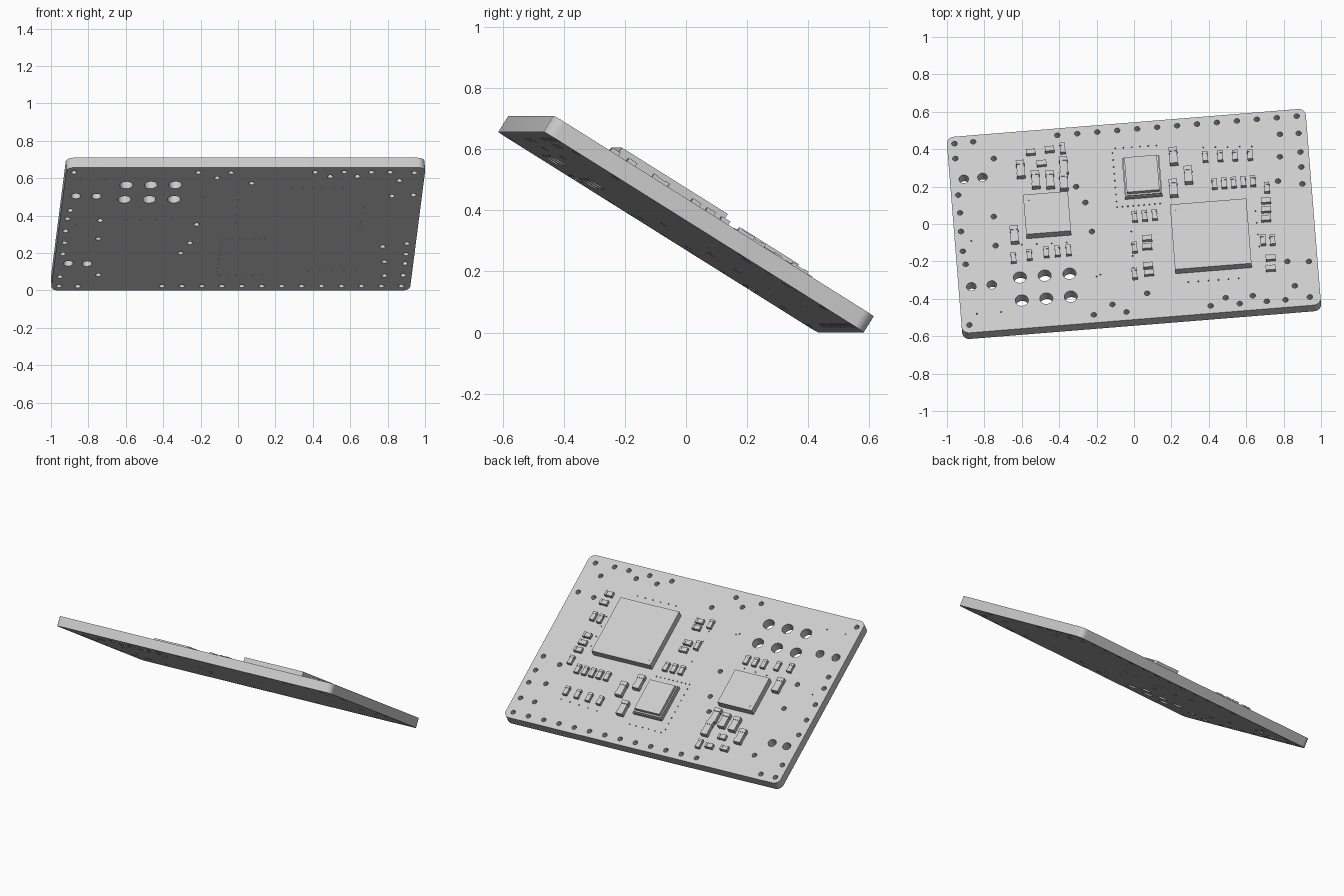
import bpy, bmesh
from math import radians, sin, cos, pi
from mathutils import Matrix, Vector

if "Cube" in bpy.data.objects:
    bpy.data.objects.remove(bpy.data.objects["Cube"])

LENGTH, WIDTH, THICK, CORNER = 1.925, 1.24, 0.062, 0.04
TURN, TILT = radians(4.6), radians(32)
TOP = THICK / 2
FRAME = (Matrix.Translation((0, 0, 0.355)) @ Matrix.Rotation(TURN, 4, 'Z')
         @ Matrix.Rotation(-TILT, 4, 'X'))

grey = bpy.data.materials.new("light grey")
grey.use_nodes = True
colour = (0.6, 0.6, 0.6, 1)
grey.diffuse_color = colour
grey.node_tree.nodes["Principled BSDF"].inputs["Base Color"].default_value = colour


def on_board(x, y, height=0):
    """Plan position of a point at some height above the board, in board space."""
    across = x * cos(TURN) + y * sin(TURN)
    along = y * cos(TURN) - x * sin(TURN)
    return across, (along - (TOP + height) * sin(TILT)) / cos(TILT)


def row(start, end, count):
    a, b = Vector(start), Vector(end)
    return [tuple(a.lerp(b, i / (count - 1))) for i in range(count)]


def circle(x, y, radius, sides, start=0.0, sweep=2 * pi):
    return [(x + radius * cos(start + sweep * i / sides),
             y + radius * sin(start + sweep * i / sides)) for i in range(sides)]


def add_object(name, mesh):
    obj = bpy.data.objects.new(name, mesh)
    bpy.context.collection.objects.link(obj)
    obj.matrix_world = FRAME
    mesh.materials.clear()
    mesh.materials.append(grey)
    return obj


def add_box(bm, x, y, base, sx, sy, sz):
    place = Matrix.Translation((x, y, TOP + base + sz / 2))
    bmesh.ops.create_cube(bm, size=1, matrix=place @ Matrix.Diagonal((sx, sy, sz, 1)))


def finish(name, bm):
    mesh = bpy.data.meshes.new(name)
    bm.to_mesh(mesh)
    bm.free()
    return add_object(name, mesh)


# Hole positions: large, medium, small and tiny
large = row((-.61, -.285), (-.345, -.265), 3) + row((-.6, -.408), (-.338, -.388), 3)
medium = [(-.91, .24), (-.81, .25), (-.87, -.335), (-.76, -.325)]
small = row((-.41, .475), (.87, .577), 13) + [
    # left edge
    (-.96, .43), (-.86, .44), (-.955, .35), (-.75, .35), (-.94, .155),
    (-.93, .06), (-.925, -.04), (-.915, -.145), (-.9, -.215), (-.88, -.54),
    (-.75, .04), (-.74, -.115),
    # middle
    (-.31, .2), (-.26, .115), (-.225, -.04), (.07, -.37), (-.215, -.485),
    (-.115, -.43), (-.04, -.47),
    # right edge
    (.88, .485), (.89, .385), (.895, .305), (.9, .215), (.78, .48),
    (.78, .36), (.77, .23), (.82, -.2), (.935, -.2), (.86, -.33),
    # front right
    (.41, -.437), (.49, -.394), (.565, -.425), (.635, -.383), (.71, -.413),
    (.81, -.405), (.94, -.39)]
tiny = (row((-.115, .38), (-.093, .12), 8) + row((-.09, .09), (.14, .11), 9)
        + row((-.1, .405), (.12, .42), 6) + row((.29, -.31), (.56, -.29), 6)
        + row((.37, .41), (.63, .415), 5) + row((.65, .07), (.67, -.12), 4)
        + row((-.015, -.04), (.0, -.3), 5) + row((-.6, -.11), (-.36, -.1), 4)
        + [(-.2, -.28), (-.18, -.27), (-.84, -.48), (-.71, -.47), (-.87, -.09)])

# Board: rounded outline with holes, filled and extruded
curve = bpy.data.curves.new("board_outline", 'CURVE')
curve.dimensions = '2D'
curve.fill_mode = 'BOTH'
curve.extrude = TOP


def add_loop(points):
    spline = curve.splines.new('POLY')
    spline.points.add(len(points) - 1)
    for point, (x, y) in zip(spline.points, points):
        point.co = (x, y, 0, 1)
    spline.use_cyclic_u = True


outline = []
for i, (sx, sy) in enumerate([(1, 1), (-1, 1), (-1, -1), (1, -1)]):
    cx, cy = sx * (LENGTH / 2 - CORNER), sy * (WIDTH / 2 - CORNER)
    outline += circle(cx, cy, CORNER, 8, i * pi / 2, pi / 2)
    outline += circle(cx, cy, CORNER, 1, (i + 1) * pi / 2)
add_loop(outline)
for places, radius, sides in ((large, .035, 32), (medium, .026, 24),
                              (small, .015, 16), (tiny, .004, 6)):
    for place in places:
        add_loop(circle(*on_board(*place), radius, sides))

helper = bpy.data.objects.new("board_outline", curve)
bpy.context.collection.objects.link(helper)
graph = bpy.context.evaluated_depsgraph_get()
mesh = bpy.data.meshes.new_from_object(helper.evaluated_get(graph))
bpy.data.objects.remove(helper)
bm = bmesh.new()
bm.from_mesh(mesh)
bmesh.ops.remove_doubles(bm, verts=bm.verts, dist=1e-5)
bmesh.ops.recalc_face_normals(bm, faces=bm.faces)
bm.to_mesh(mesh)
bm.free()
mesh.name = "board"
board = add_object("board", mesh)
bpy.context.view_layer.objects.active = board
board.select_set(True)
bpy.ops.object.shade_smooth_by_angle(angle=radians(35))
board.select_set(False)


# Chips: stacked slabs with a thin round pin marker
def chip(name, x, y, layers, marker):
    total = sum(layer[2] for layer in layers)
    cx, cy = on_board(x, y, total)
    bm = bmesh.new()
    base = 0
    for sx, sy, sz in layers:
        add_box(bm, cx, cy, base, sx, sy, sz)
        base += sz
    if marker:
        spot = (cx - sx / 2 + .03, cy + sy / 2 - .03, TOP + total)
        bmesh.ops.create_cone(bm, cap_ends=True, segments=12, radius1=.009,
                              radius2=.009, depth=.003, matrix=Matrix.Translation(spot))
    finish(name, bm)


chip("main_chip", .41, -.053, [(.41, .41, .044)], True)
chip("side_chip", -.465, .06, [(.24, .25, .044)], True)
chip("stacked_chip", .042, .27, [(.2, .25, .02), (.19, .24, .008), (.175, .22, .02)], False)


# Two-terminal parts: body with slightly larger end caps
def terminal_parts(name, places, width, length, height, sideways=False):
    bm = bmesh.new()
    cap = length * .25
    for place in places:
        cx, cy = on_board(*place, height)
        for shift, w, l, h in ((0, width * .92, length * .6, height * .9),
                               (-1, width, cap, height), (1, width, cap, height)):
            step = shift * (length - cap) / 2
            if sideways:
                add_box(bm, cx + step, cy, 0, l, w, h)
            else:
                add_box(bm, cx, cy + step, 0, w, l, h)
    finish(name, bm)


terminal_parts("large_capacitors", [
    (-.607, .3), (-.377, .32), (-.527, .245), (-.45, .245), (-.377, .235),
    (.21, .37), (.21, .2), (.29, .27), (-.64, -.05)], .045, .1, .032)
terminal_parts("upright_resistors",
               row((.38, .365), (.62, .375), 4) + row((.43, .22), (.635, .235), 5)
               + row((.003, .045), (.11, .055), 3) + row((-.47, -.145), (-.35, -.135), 3)
               + [(-.382, .41), (.003, -.12), (.003, -.26), (.69, -.08), (.74, -.08),
                  (.71, .2), (-.645, -.175), (-.56, -.16)], .029, .06, .022)
terminal_parts("sideways_resistors",
               row((.705, .13), (.705, .035), 3)
               + [(-.495, .33), (.07, -.07), (.07, -.115), (.075, -.215), (.08, -.255),
                  (.73, -.175), (.73, -.23)], .032, .052, .022, True)
terminal_parts("sideways_capacitors", [(-.553, .39), (-.452, .405)], .03, .05, .025, True)
